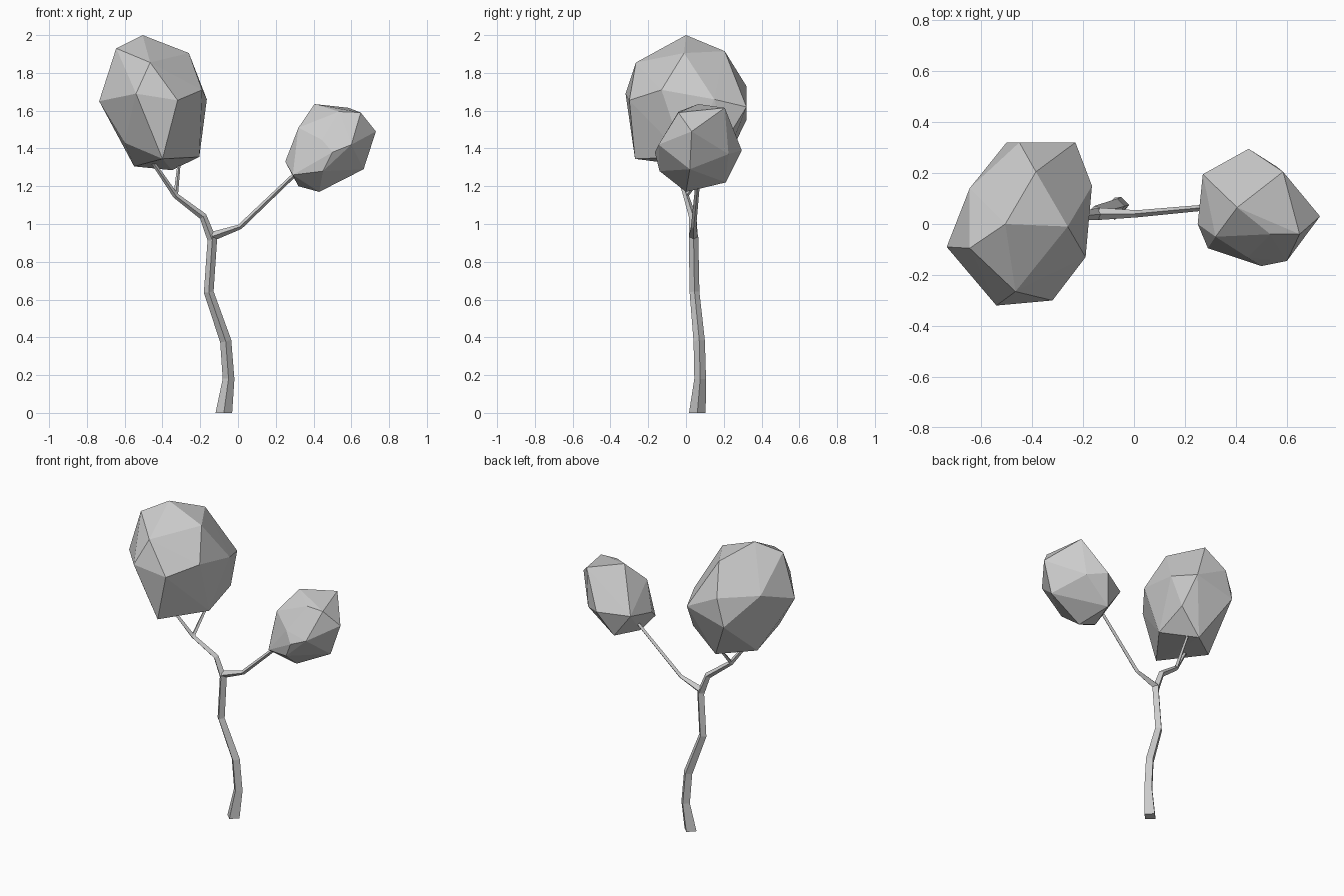
import bpy
import bmesh
import math
from mathutils import Vector

default_cube = bpy.data.objects.get("Cube")
if default_cube:
    bpy.data.objects.remove(default_cube, do_unlink=True)


def make_material(name, colour):
    material = bpy.data.materials.new(name)
    material.use_nodes = True
    material.diffuse_color = colour
    shader = material.node_tree.nodes.get("Principled BSDF")
    shader.inputs["Base Color"].default_value = colour
    return material


grey = make_material("plain_grey", (0.6, 0.6, 0.6, 1))


def add_object(name, bm):
    """Turn a bmesh into a flat shaded object with outward normals."""
    bmesh.ops.recalc_face_normals(bm, faces=bm.faces[:])
    mesh = bpy.data.meshes.new(name)
    bm.to_mesh(mesh)
    bm.free()
    mesh.materials.append(grey)
    obj = bpy.data.objects.new(name, mesh)
    bpy.context.scene.collection.objects.link(obj)
    return obj


def faceted_crown(name, corners):
    """Chunky foliage: the convex hull around its corner points."""
    bm = bmesh.new()
    for corner in corners:
        bm.verts.new(corner)
    bmesh.ops.convex_hull(bm, input=bm.verts[:])
    loose = [v for v in bm.verts if not v.link_faces]
    bmesh.ops.delete(bm, geom=loose, context="VERTS")
    return add_object(name, bm)


def tapered_limb(name, path, sides=4, level_base=False):
    """Angular tube along (x, y, z, radius) points, capped at both ends."""
    bm = bmesh.new()
    points = [Vector(p[:3]) for p in path]
    rings = []
    for i, centre in enumerate(points):
        before = points[max(i - 1, 0)]
        after = points[min(i + 1, len(points) - 1)]
        direction = (after - before).normalized()
        if level_base and i == 0:
            direction = Vector((0, 0, 1))
        side = Vector((0, 1, 0)).cross(direction).normalized()
        back = direction.cross(side)
        ring = []
        for k in range(sides):
            angle = math.tau * k / sides
            offset = side * math.cos(angle) + back * math.sin(angle)
            ring.append(bm.verts.new(centre + offset * path[i][3]))
        rings.append(ring)
    for low, high in zip(rings, rings[1:]):
        for k in range(sides):
            n = (k + 1) % sides
            bm.faces.new((low[k], low[n], high[n], high[k]))
    bm.faces.new(rings[0])
    bm.faces.new(rings[-1])
    return add_object(name, bm)


# Crooked trunk, standing flat on the ground
tapered_limb("trunk", [
    (-0.075, 0.06, 0, 0.044),
    (-0.05, 0.075, 0.18, 0.031),
    (-0.065, 0.07, 0.38, 0.03),
    (-0.155, 0.045, 0.64, 0.026),
    (-0.135, 0.04, 0.93, 0.025),
], level_base=True)

# Branches growing from the top of the trunk
tapered_limb("right_branch", [
    (-0.135, 0.04, 0.91, 0.024),
    (-0.185, 0.035, 1.04, 0.02),
    (-0.33, 0, 1.15, 0.015),
    (-0.46, -0.06, 1.34, 0.01),
])
tapered_limb("right_twig", [
    (-0.33, 0, 1.15, 0.012),
    (-0.31, 0.15, 1.34, 0.008),
])
tapered_limb("left_branch", [
    (-0.135, 0.04, 0.935, 0.024),
    (0.01, 0.04, 0.985, 0.014),
    (0.34, 0.07, 1.3, 0.011),
])

# Large foliage clump
faceted_crown("large_crown", [
    # top
    (-0.505, 0, 2), (-0.26, -0.01, 1.905), (-0.385, 0.205, 1.915),
    (-0.465, -0.265, 1.855), (-0.645, -0.095, 1.93),
    # middle
    (-0.19, -0.13, 1.71), (-0.54, -0.32, 1.69), (-0.32, -0.3, 1.655),
    (-0.735, -0.09, 1.65), (-0.645, 0.14, 1.73), (-0.165, 0.15, 1.66),
    (-0.23, 0.32, 1.62), (-0.45, 0.32, 1.73), (-0.5, 0.32, 1.55),
    # underside
    (-0.4, -0.27, 1.345), (-0.205, -0.01, 1.355), (-0.35, 0.19, 1.285),
    (-0.55, 0.04, 1.305), (-0.6, -0.12, 1.43), (-0.2, 0.21, 1.44),
])

# Small foliage clump
faceted_crown("small_crown", [
    # top
    (0.405, 0.065, 1.635), (0.585, 0.205, 1.615), (0.535, -0.04, 1.595),
    (0.65, -0.04, 1.59), (0.32, -0.05, 1.51),
    # middle
    (0.73, 0.03, 1.49), (0.6, -0.145, 1.42), (0.5, -0.165, 1.38),
    (0.445, -0.13, 1.445), (0.45, 0.295, 1.39), (0.27, 0.195, 1.37),
    (0.25, 0, 1.33), (0.56, 0.225, 1.37),
    # underside
    (0.665, 0.02, 1.29), (0.43, 0, 1.17), (0.32, 0.02, 1.2),
    (0.38, 0.21, 1.22), (0.45, -0.14, 1.28), (0.29, -0.095, 1.26),
])
